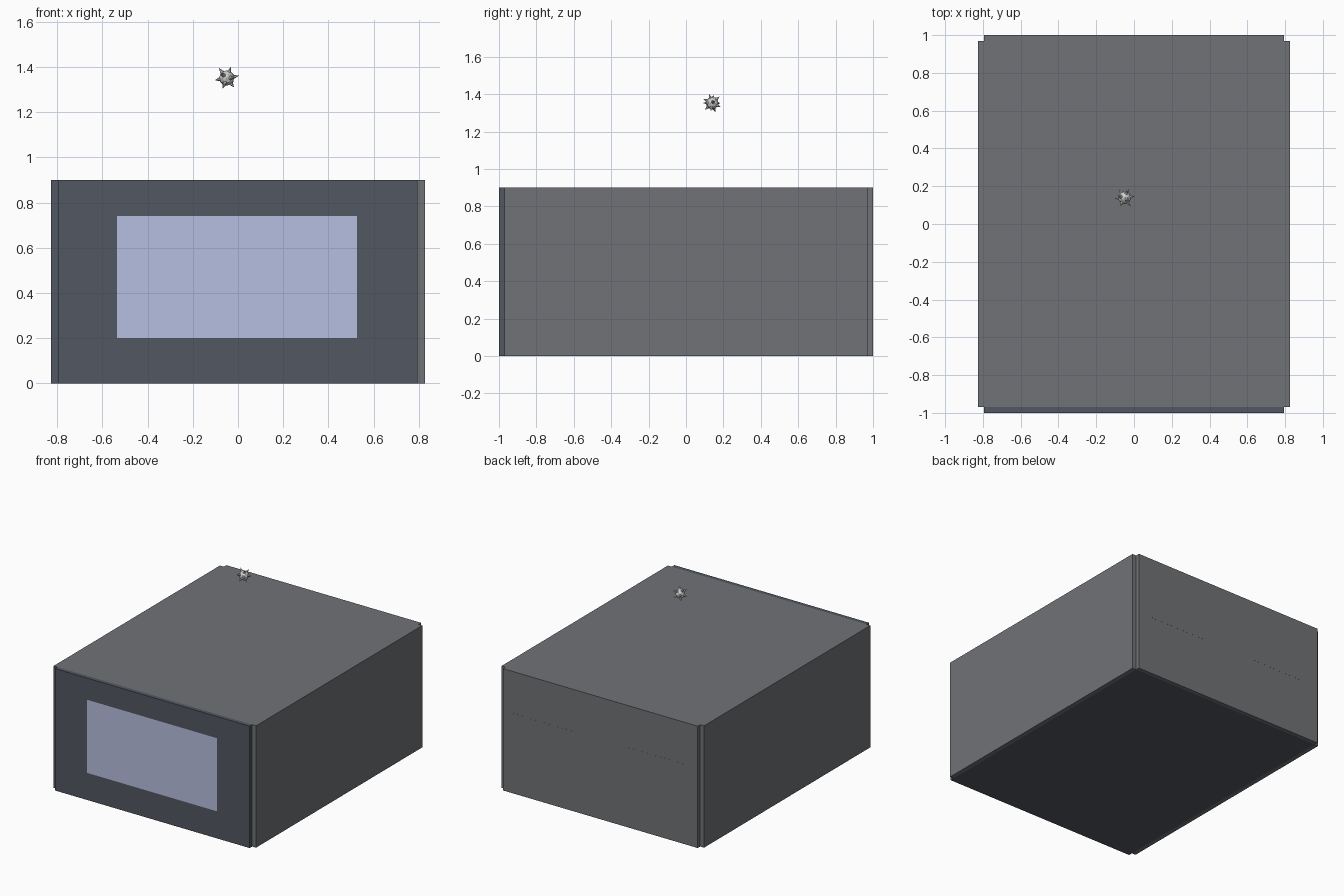
import bpy, bmesh, math, random
from mathutils import Vector, Matrix, Euler

if "Cube" in bpy.data.objects:
    bpy.data.objects.remove(bpy.data.objects["Cube"])

random.seed(4)


def material(name, rgb):
    m = bpy.data.materials.new(name)
    m.diffuse_color = (*rgb, 1)
    m.use_nodes = True
    m.node_tree.nodes["Principled BSDF"].inputs["Base Color"].default_value = m.diffuse_color
    return m


GREY = material("wall_grey", (0.16, 0.17, 0.18))
DARK = material("dark_blue_grey", (0.085, 0.095, 0.12))
GLASS = material("pale_glass", (0.47, 0.52, 0.75))


def finish(name, bm, *mats):
    mesh = bpy.data.meshes.new(name)
    bm.to_mesh(mesh)
    bm.free()
    for m in mats:
        mesh.materials.append(m)
    ob = bpy.data.objects.new(name, mesh)
    bpy.context.collection.objects.link(ob)
    return ob


def add_box(bm, lo, hi):
    lo, hi = Vector(lo), Vector(hi)
    mat = Matrix.Translation((lo + hi) / 2) @ Matrix.Diagonal((*(hi - lo), 1))
    bmesh.ops.create_cube(bm, size=1, matrix=mat)


def box(name, lo, hi, *mats):
    bm = bmesh.new()
    add_box(bm, lo, hi)
    return finish(name, bm, *mats)


X, XO = 0.795, 0.827     # inner and outer faces of the side walls
Y, YO = 0.97, 1.0        # inner and outer faces of the end walls
H, T = 0.9, 0.03

# Side walls, the left one with a dark front end
box("right_wall", (X, -Y, 0), (XO, Y, H), GREY)
left = box("left_wall", (-XO, -Y, 0), (-X, Y, H), GREY, DARK)
for p in left.data.polygons:
    if p.normal.y < -0.5:
        p.material_index = 1

# Floor, roof and back wall
box("floor", (-X, -Y, 0), (X, Y, T), DARK)
box("roof", (-X, -Y, H - T), (X, Y, H), GREY)
box("back_wall", (-X, Y, 0), (X, YO - 0.0005, H), GREY)

# Two panels set almost flush into the back wall
for side, x0, x1 in (("left", 0.22, 0.71), ("right", -0.68, -0.21)):
    box(f"{side}_back_panel", (x0, Y - 0.01, 0.44), (x1, YO, 0.59), GREY)

# Front wall around a window opening, with a flush pane
wx0, wx1, wz0, wz1 = -0.535, 0.527, 0.2, 0.74
bm = bmesh.new()
for x0, x1, z0, z1 in ((-X, wx0, 0, H), (wx1, X, 0, H),
                       (wx0, wx1, 0, wz0), (wx0, wx1, wz1, H)):
    add_box(bm, (x0, -YO, z0), (x1, -Y, z1))
finish("front_wall", bm, DARK)
box("window_pane", (wx0, -YO, wz0), (wx1, -Y, wz1), GLASS)

# Small spiked ball floating above the roof
bm = bmesh.new()
bmesh.ops.create_icosphere(bm, subdivisions=2, radius=0.034)
ico = bmesh.new()
bmesh.ops.create_icosphere(ico, subdivisions=1, radius=1)
tilt = Euler((0.4, 0.25, 0.3)).to_matrix()
for v in ico.verts:
    d = tilt @ v.co.normalized()
    length = random.uniform(0.024, 0.031)
    mat = (Matrix.Translation(d * (0.028 + length / 2))
           @ d.to_track_quat("Z", "Y").to_matrix().to_4x4())
    bmesh.ops.create_cone(bm, cap_ends=True, segments=6, radius1=0.011,
                          radius2=0, depth=length, matrix=mat)
ico.free()
ball = finish("spiked_ball", bm)
ball.location = (-0.05, 0.14, 1.352)
